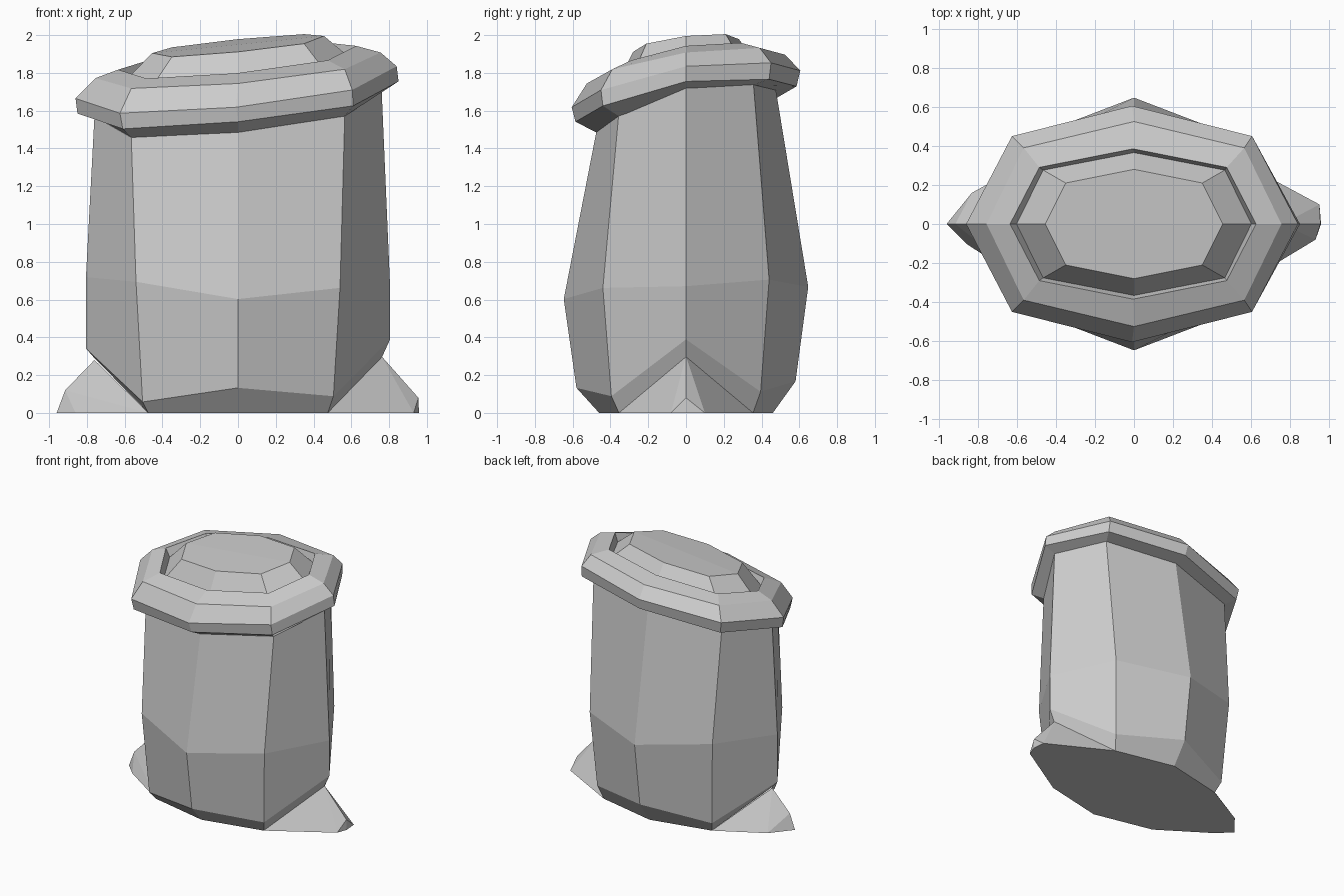
import bpy, bmesh

cube = bpy.data.objects.get("Cube")
if cube:
    bpy.data.objects.remove(cube, do_unlink=True)

grey = bpy.data.materials.new("cloth grey")
colour = (0.6, 0.6, 0.6, 1)
grey.use_nodes = True
grey.diffuse_color = colour
grey.node_tree.nodes["Principled BSDF"].inputs["Base Color"].default_value = colour


def finish(name, bm):
    bmesh.ops.recalc_face_normals(bm, faces=bm.faces)
    mesh = bpy.data.meshes.new(name)
    bm.to_mesh(mesh)
    bm.free()
    mesh.materials.append(grey)
    obj = bpy.data.objects.new(name, mesh)
    bpy.context.collection.objects.link(obj)
    return obj


def ring(side, cx, cy, end, z, side_lift=0, corner_lift=0, tilt=(0, 0), shift=0.0):
    """Eight-sided loop, anticlockwise from +x, lying on a tilted plane."""
    plan = [(side, 0), (cx, cy), (0, end), (-cx, cy),
            (-side, 0), (-cx, -cy), (0, -end), (cx, -cy)]
    loop = []
    for i, (x, y) in enumerate(plan):
        lift = side_lift if i % 4 == 0 else corner_lift if i % 2 else 0
        loop.append((x + shift, y, z + lift + tilt[0] * x + tilt[1] * y))
    return loop


def loft(name, rings, bottom=None, top=()):
    bm = bmesh.new()
    loops = [[bm.verts.new(p) for p in r] for r in rings]
    for a, b in zip(loops, loops[1:]):
        for i in range(8):
            j = (i + 1) % 8
            bm.faces.new((a[i], a[j], b[j], b[i]))
    if bottom:
        bm.faces.new([loops[0][i] for i in bottom])
    for cap in top:
        bm.faces.new([loops[-1][i] for i in cap])
    return finish(name, bm)


def hull(name, points):
    bm = bmesh.new()
    for p in points:
        bm.verts.new(p)
    bmesh.ops.convex_hull(bm, input=bm.verts)
    bmesh.ops.dissolve_limit(bm, angle_limit=0.01, verts=bm.verts, edges=bm.edges)
    return finish(name, bm)


halves = ((0, 1, 2, 3, 4), (4, 5, 6, 7, 0))
lean = (0.1, 0.16)

# Sack body, bulging towards the bottom
loft("sack_body", [
    ring(0.76, 0.475, 0.355, 0.46, 0, side_lift=0.29),
    ring(0.805, 0.505, 0.395, 0.58, 0.15, 0.215, -0.065, (0.03, 0.03)),
    ring(0.805, 0.54, 0.44, 0.647, 0.635, 0.06, 0.065, (-0.03, 0.05)),
    ring(0.76, 0.565, 0.357, 0.475, 1.6, 0.045, 0, (0.1, 0.24)),
], bottom=(1, 2, 3, 5, 6, 7), top=halves)

# Rolled rim, from its underside round to the inner wall
loft("rolled_rim", [
    ring(0.75, 0.56, 0.35, 0.47, 1.595, 0.045, 0, (0.1, 0.24)),
    ring(0.85, 0.61, 0.44, 0.585, 1.635, 0.035, 0, lean),
    ring(0.85, 0.615, 0.45, 0.605, 1.715, 0.035, 0.005, lean, -0.01),
    ring(0.755, 0.565, 0.39, 0.525, 1.82, 0.02, 0.005, (0.09, 0.145)),
    ring(0.63, 0.48, 0.29, 0.385, 1.86, 0.02, 0.005, lean, -0.005),
    ring(0.6, 0.465, 0.275, 0.365, 1.8, 0.01, 0, lean),
], top=halves)

# Heaped contents inside the rim
loft("contents", [
    ring(0.605, 0.467, 0.277, 0.367, 1.8, 0.01, 0, lean),
    ring(0.455, 0.35, 0.21, 0.28, 1.945, 0.005, 0, (0.1, 0.12)),
], top=halves)

# Pinched bottom corners
for name, s, ridge, tip, foot in (
    ("left_corner", 1, 0.3, (0.955, 0, 0.08), ((0.95, 0.1), (0.958, 0), (0.93, -0.08))),
    ("right_corner", -1, 0.28, (-0.915, 0, 0.12), ((-0.83, 0.16), (-0.96, 0), (-0.86, -0.1))),
):
    points = [(s * 0.475, y, 0) for y in (0.355, -0.355)]
    points += [(s * 0.76, 0, ridge), tip]
    points += [(x, y, 0) for x, y in foot]
    hull(name, points)
